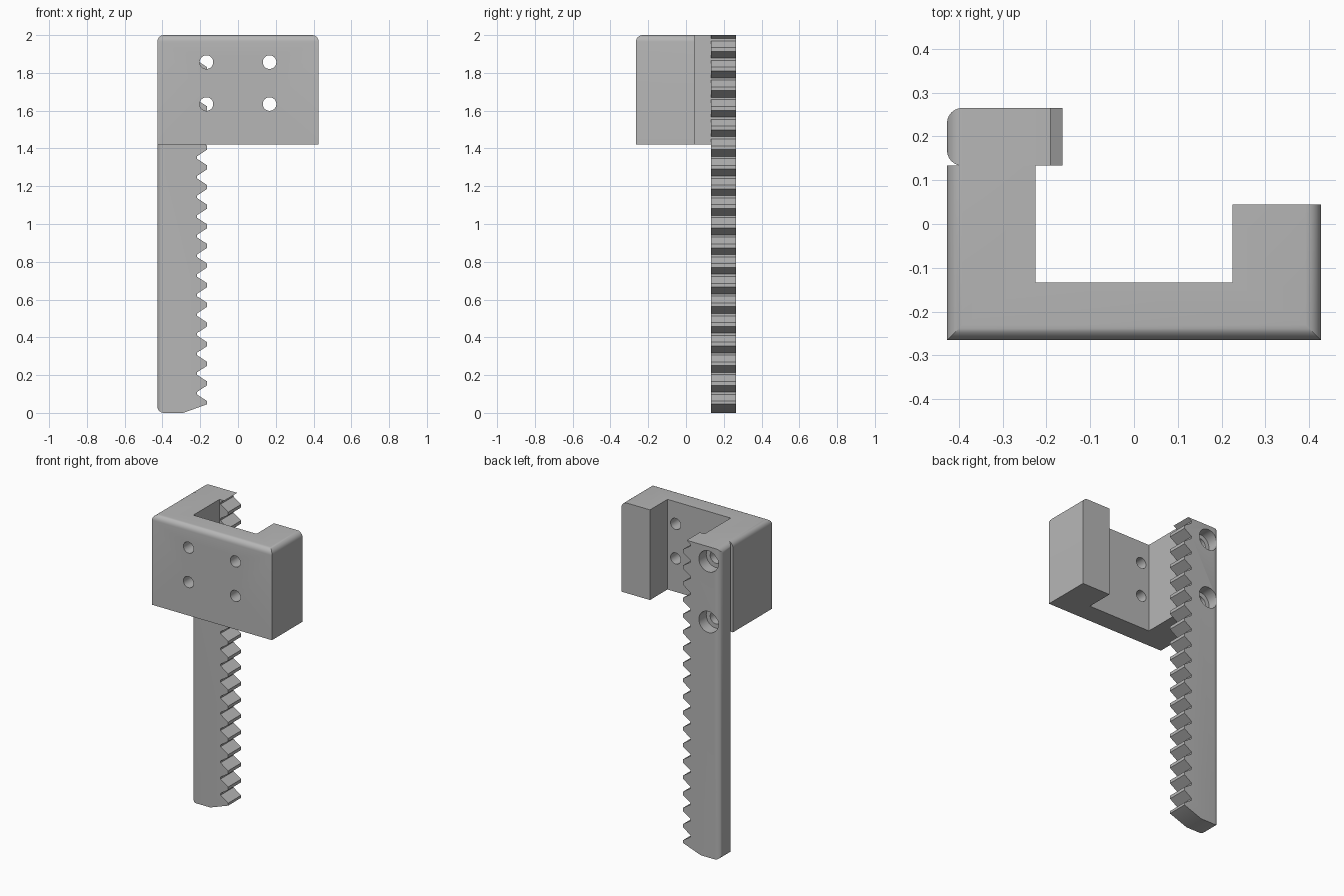
import bpy, bmesh, math
from mathutils import Vector, Matrix

cube = bpy.data.objects.get("Cube")
if cube:
    bpy.data.objects.remove(cube, do_unlink=True)

# Single plain grey
grey = bpy.data.materials.new("plain_grey")
grey.use_nodes = True
colour = (0.47, 0.47, 0.47, 1)
grey.diffuse_color = colour
grey.node_tree.nodes["Principled BSDF"].inputs["Base Color"].default_value = colour

LEFT, RIGHT = -0.427, 0.427
FRONT, BACK = -0.265, 0.265
RACK_FRONT = 0.133
BASE, TOP = 1.42, 2.0
ROUND = 0.035


def prism(name, points, offset, rounded):
    """Extrude a closed outline by offset, then round the edges chosen by a rule."""
    bm = bmesh.new()
    face = bm.faces.new([bm.verts.new(p) for p in points])
    result = bmesh.ops.extrude_face_region(bm, geom=[face])
    verts = [g for g in result["geom"] if isinstance(g, bmesh.types.BMVert)]
    bmesh.ops.translate(bm, verts=verts, vec=offset)
    bmesh.ops.recalc_face_normals(bm, faces=bm.faces)
    edges = [e for e in bm.edges if all(rounded(v.co) for v in e.verts)]
    bmesh.ops.bevel(bm, geom=edges, offset=ROUND, segments=6, profile=0.5,
                    affect='EDGES', clamp_overlap=False)
    bmesh.ops.recalc_face_normals(bm, faces=bm.faces)
    mesh = bpy.data.meshes.new(name)
    bm.to_mesh(mesh)
    bm.free()
    obj = bpy.data.objects.new(name, mesh)
    bpy.context.collection.objects.link(obj)
    mesh.materials.append(grey)
    return obj


def drill(targets, x, z, radius, y0, y1):
    """Cut a round hole along y through the targets."""
    bpy.ops.mesh.primitive_cylinder_add(
        vertices=32, radius=radius, depth=y1 - y0,
        location=(x, (y0 + y1) / 2, z), rotation=(math.pi / 2, 0, 0))
    cutter = bpy.context.object
    cutter.data.materials.append(grey)
    for obj in targets:
        mod = obj.modifiers.new("hole", 'BOOLEAN')
        mod.operation = 'DIFFERENCE'
        mod.solver = 'EXACT'
        mod.object = cutter
        bpy.context.view_layer.objects.active = obj
        bpy.ops.object.modifier_apply(modifier=mod.name)
    bpy.data.objects.remove(cutter, do_unlink=True)


# U-shaped bracket, rounded along its two outer top edges
inner = 0.225
outline = [(LEFT, FRONT), (RIGHT, FRONT), (RIGHT, 0.045), (inner, 0.045),
           (inner, -0.133), (-inner, -0.133), (-inner, RACK_FRONT), (LEFT, RACK_FRONT)]
bracket = prism("bracket", [(x, y, BASE) for x, y in outline],
                Vector((0, 0, TOP - BASE)),
                lambda c: abs(c.x) > 0.42 and c.z > TOP - 0.01)

# Toothed rack, rounded along its outer edge at both ends
TIP, ROOT, PITCH = -0.163, -0.218, 0.104
rack_side = [(LEFT, 0), (-0.29, 0), (TIP, 0.046), (TIP, 0.062)]
for i in range(1, 19):
    mid = 0.052 + PITCH * i
    rack_side += [(ROOT, mid - 0.058), (ROOT, mid - 0.046),
                  (TIP, mid - 0.01), (TIP, mid + 0.01)]
rack_side += [(ROOT, 1.97), (ROOT, 1.982), (ROOT + 0.027, TOP), (LEFT, TOP)]
rack = prism("toothed_rack", [(x, RACK_FRONT, z) for x, z in rack_side],
             Vector((0, BACK - RACK_FRONT, 0)),
             lambda c: c.x < LEFT + 0.01)

# Four screw holes through the front plate
for x in (-0.167, 0.167):
    for z in (1.635, 1.857):
        drill([bracket], x, z, 0.036, FRONT - 0.05, -0.1)

# Two counterbored blind holes from the back of the rack into the arm
for z in (1.515, 1.905):
    drill([rack], -0.345, z, 0.068, 0.19, BACK + 0.05)
    drill([rack, bracket], -0.345, z, 0.04, -0.05, 0.22)

# Smooth the rounds and holes, keep the other edges sharp
bpy.ops.object.select_all(action='DESELECT')
for obj in (bracket, rack):
    obj.select_set(True)
    bpy.context.view_layer.objects.active = obj
bpy.ops.object.shade_smooth_by_angle(angle=math.radians(25))
